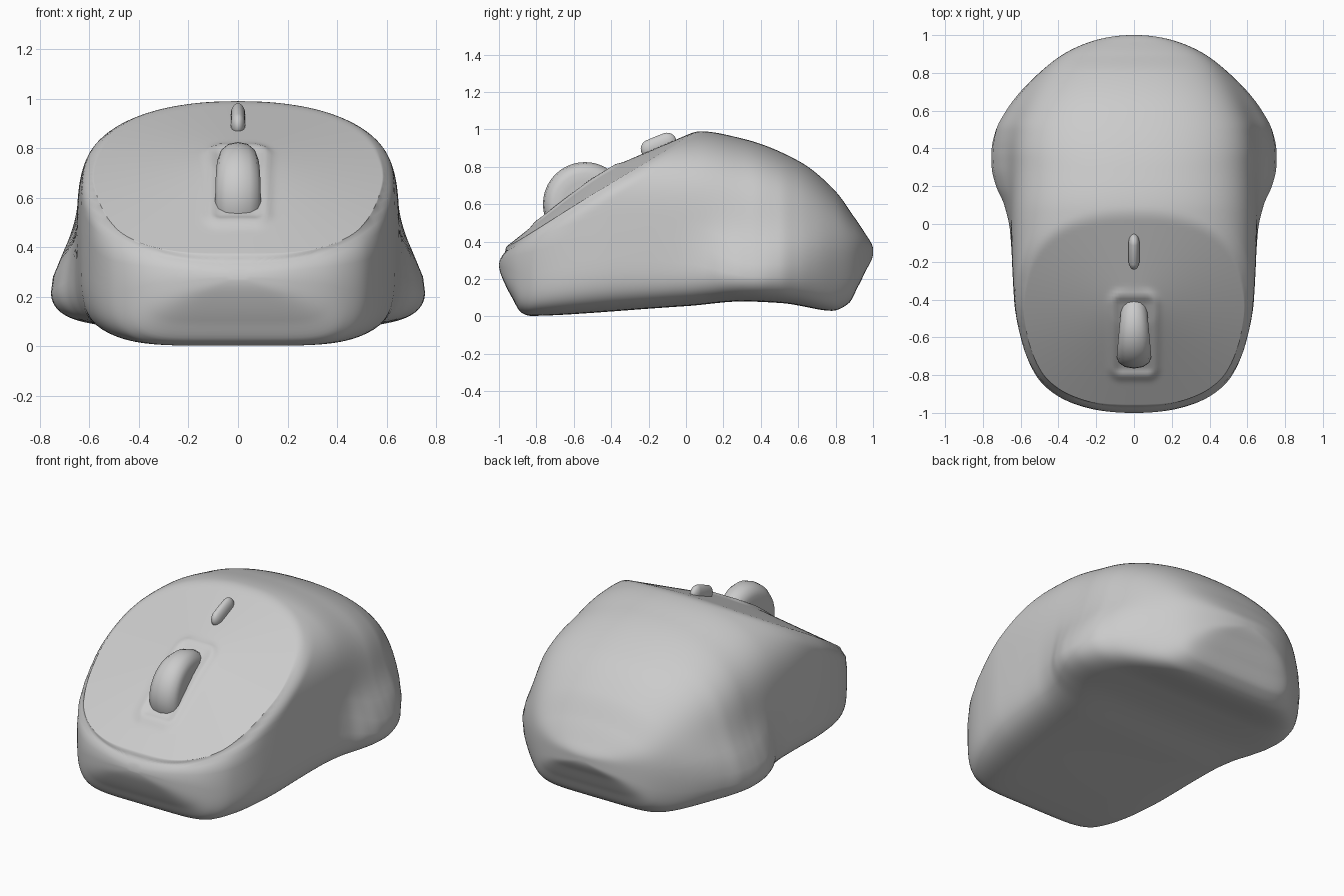
import bpy, bmesh, math
from mathutils import Matrix

if "Cube" in bpy.data.objects:
    bpy.data.objects.remove(bpy.data.objects["Cube"])

grey = bpy.data.materials.new("plain grey")
grey.diffuse_color = (0.6, 0.6, 0.6, 1)
grey.use_nodes = True
grey.node_tree.nodes["Principled BSDF"].inputs["Base Color"].default_value = grey.diffuse_color


def finish(name, bm, angle=40):
    bmesh.ops.recalc_face_normals(bm, faces=bm.faces)
    me = bpy.data.meshes.new(name)
    bm.to_mesh(me)
    bm.free()
    me.materials.append(grey)
    ob = bpy.data.objects.new(name, me)
    bpy.context.collection.objects.link(ob)
    bpy.ops.object.select_all(action='DESELECT')
    ob.select_set(True)
    bpy.context.view_layer.objects.active = ob
    bpy.ops.object.shade_smooth_by_angle(angle=math.radians(angle))
    return ob


def clamp(v):
    return max(0, min(1, v))


def profile(keys):
    """Smooth monotone curve through (y, value) keys, eased at both ends."""
    xs = [math.acos(max(-1, min(1, -k[0]))) for k in keys]
    vs = [k[1] for k in keys]
    d = [(vs[i + 1] - vs[i]) / (xs[i + 1] - xs[i]) for i in range(len(xs) - 1)]
    m = [d[0]] + [2 * a * b / (a + b) if a * b > 0 else 0 for a, b in zip(d, d[1:])] + [d[-1]]

    def f(th):
        th = max(xs[0], min(xs[-1], th))
        i = max(j for j in range(len(d)) if xs[j] <= th)
        h = xs[i + 1] - xs[i]
        t = (th - xs[i]) / h
        return ((2*t**3 - 3*t*t + 1) * vs[i] + (t**3 - 2*t*t + t) * h * m[i]
                + (3*t*t - 2*t**3) * vs[i + 1] + (t**3 - t*t) * h * m[i + 1])
    return f


# Lengthwise profiles of the shell
width = profile([(-1, .01), (-.98, .22), (-.9, .42), (-.8, .52), (-.6, .6), (-.4, .635), (0, .65),
                 (.35, .65), (.5, .632), (.6, .592), (.7, .533), (.8, .452), (.9, .342),
                 (.97, .2), (1, .01)])
bottom = profile([(-1, .28), (-.98, .2), (-.93, .1), (-.88, .02), (-.83, .003), (0, .055), (.3, .08),
                  (.5, .072), (.78, .03), (.87, .07), (.92, .16), (.97, .26), (1, .34)])
top = profile([(-1, .3), (-.98, .42), (-.9, .65), (-.7, .9), (-.3, .99), (.07, .99),
               (.3, .951), (.6, .832), (.8, .668), (.9, .53), (.97, .425), (1, .355)])
middle = profile([(-1, .29), (-.8, .35), (-.4, .45), (0, .4), (.35, .28), (.7, .28), (1, .347)])
flare = profile([(-1, 0), (-.2, 0), (-.05, .01), (.1, .06), (.2, .125), (.3, .16), (.42, .165),
                 (.6, .145), (.8, .11), (1, .05)])


def panel(x, y):
    """Sloping front panel, crowned, with a raised lip around the wheel."""
    d = math.hypot(x / .62, (y + .45) / .55)
    qx, qy = abs(x) - .07, abs(y + .59) - .17
    sd = math.hypot(max(qx, 0), max(qy, 0)) + min(max(qx, qy), 0)
    lip = .014 * math.exp(-((sd - .04) / .025) ** 2)
    return .36 + .608 * (y + .97) + min(.08, .1 * max(0, 1 - d)) + lip


def smooth_min(a, b, k=.015):
    h = max(k - abs(a - b), 0) / k
    return min(a, b) - h * h * k / 4


LOW, UP = 24, 64


def section(th):
    y = -math.cos(th)
    w, zb, zt = width(th), bottom(th), top(th)
    zm = min(max(middle(th), zb + .003), zt - .003)
    half = []
    for i in range(LOW + 1):      # underside to widest line
        t = math.pi / 2 * i / LOW
        half.append((w * math.sin(t) ** (1 / 3), zm - (zm - zb) * math.cos(t) ** .4))
    for i in range(1, UP + 1):    # widest line to crown
        t = math.pi / 2 * i / UP
        half.append((w * max(0, math.cos(t)) ** (2 / 2.2), zm + (zt - zm) * math.sin(t) ** .5))
    centre = .22 + .2 * max(0, y - .4)
    pts = []
    for x, z in half:
        x *= 1 + flare(th) * math.exp(-((z - centre) / .2) ** 2)
        # rounded rim where the wall meets the panel
        s = clamp((z - panel(x, y) + .07) / .07) ** 2
        x2 = x * (1 - .05 * s * clamp((.1 - y) / .4))
        y2 = y + .03 * s * clamp((-y - .45) / .5)
        pts.append((x2, y2, smooth_min(z, panel(x2, y2))))
    return pts + [(-x, y, z) for x, y, z in pts[-2:0:-1]]


# Shell
bm = bmesh.new()
N = 160
rings = [[bm.verts.new(p) for p in section(math.pi * (.006 + .988 * j / N))] for j in range(N + 1)]
for a, b in zip(rings, rings[1:]):
    for i in range(len(a)):
        k = (i + 1) % len(a)
        bm.faces.new((a[i], a[k], b[k], b[i]))
bm.faces.new(rings[0])
bm.faces.new(rings[-1])
bmesh.ops.remove_doubles(bm, verts=bm.verts, dist=.0005)
finish("mouse_shell", bm, 50)

# Scroll wheel: rounded drum, wider towards the front
bm = bmesh.new()
prof = [(-1, .12), (-1, .165), (-.85, .195), (-.5, .217), (0, .225),
        (.5, .217), (.85, .195), (1, .165), (1, .12)]
S = 40
cols = []
for j in range(S):
    a = 2 * math.pi * j / S
    col = []
    for u, r in prof:
        y = -.54 + r * math.cos(a)
        col.append(bm.verts.new((u * (.078 - .09 * (y + .55)), y, .6 + r * math.sin(a))))
    cols.append(col)
for j in range(S):
    a, b = cols[j], cols[(j + 1) % S]
    for i in range(len(prof) - 1):
        bm.faces.new((a[i], a[i + 1], b[i + 1], b[i]))
for i in (0, -1):
    bm.faces.new([c[i] for c in cols])
finish("scroll_wheel", bm, 50)

# Small button: tilted, rounded pill
bm = bmesh.new()
bmesh.ops.create_uvsphere(bm, u_segments=24, v_segments=16, radius=.03)
for v in bm.verts:
    z = v.co.z
    v.co.z = z * 1.8 + (math.copysign(.045, z) if abs(z) > 1e-5 else 0)
    v.co.y *= 1.65
bm.transform(Matrix.Translation((0, -.147, .915)) @ Matrix.Rotation(math.radians(-68), 4, 'X'))
finish("top_button", bm)
